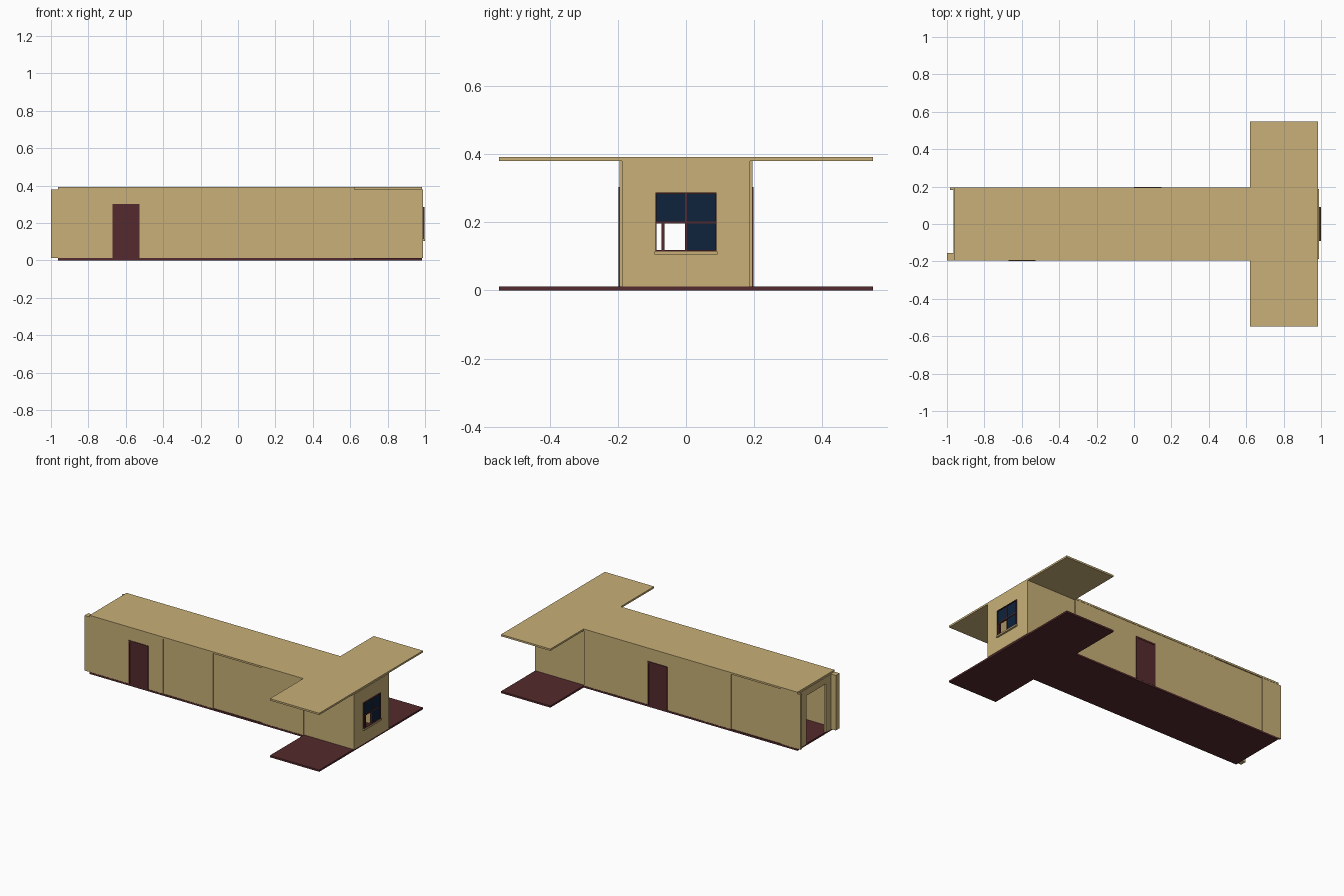
import bpy, bmesh

if "Cube" in bpy.data.objects:
    bpy.data.objects.remove(bpy.data.objects["Cube"])

def mat(name, rgb):
    m = bpy.data.materials.new(name)
    m.diffuse_color = (*rgb, 1)
    m.use_nodes = True
    m.node_tree.nodes["Principled BSDF"].inputs["Base Color"].default_value = m.diffuse_color
    return m

TAN = mat("sand_wall", (0.578, 0.434, 0.188))
MAROON = mat("dark_maroon", (0.090, 0.023, 0.026))
NAVY = mat("navy_glass", (0.0044, 0.0168, 0.045))

def finish(name, bm, m):
    bmesh.ops.recalc_face_normals(bm, faces=bm.faces)
    me = bpy.data.meshes.new(name)
    bm.to_mesh(me)
    bm.free()
    me.materials.append(m)
    ob = bpy.data.objects.new(name, me)
    bpy.context.collection.objects.link(ob)
    return ob

def box(name, m, *spans):
    """One object made of boxes, each (x0, x1, y0, y1, z0, z1)."""
    bm = bmesh.new()
    for x0, x1, y0, y1, z0, z1 in spans:
        vs = bmesh.ops.create_cube(bm, size=1)["verts"]
        for v in vs:
            v.co = (x1 if v.co.x > 0 else x0,
                    y1 if v.co.y > 0 else y0,
                    z1 if v.co.z > 0 else z0)
    return finish(name, bm, m)

def t_slab(name, m, z0, z1):
    """T-shaped plate shared by floor and roof."""
    half = [(-0.962, 0.196), (0.62, 0.196), (0.62, 0.548), (0.985, 0.548)]
    pts = half + [(x, -y) for x, y in reversed(half)]
    bm = bmesh.new()
    f = bm.faces.new([bm.verts.new((x, y, z0)) for x, y in pts])
    ext = bmesh.ops.extrude_face_region(bm, geom=[f])["geom"]
    bmesh.ops.translate(bm, vec=(0, 0, z1 - z0),
                        verts=[v for v in ext if isinstance(v, bmesh.types.BMVert)])
    return finish(name, bm, m)

def frame_spans(x0, x1, a, b, c, d, w):
    """Four bars around the opening y a..b, z c..d, lying outside it by w."""
    return [(x0, x1, a - w, a, c - w, d + w), (x0, x1, b, b + w, c - w, d + w),
            (x0, x1, a, b, d, d + w), (x0, x1, a, b, c - w, c)]

t_slab("floor", MAROON, 0, 0.012)
t_slab("roof", TAN, 0.380, 0.392)

# Side walls: modular panels, some slightly set back
Z0, Z1 = 0.012, 0.380
def side_wall(name, s, panels):
    spans = []
    for x0, x1, outer in panels:
        y = sorted((s * outer, s * (outer - 0.012)))
        spans.append((x0, x1, y[0], y[1], Z0, Z1))
    box(name, TAN, *spans)

side_wall("front_wall", -1, [(-1.0, -0.417, 0.1945), (-0.417, -0.27, 0.193),
                             (-0.27, -0.05, 0.1945), (-0.05, 0.312, 0.189),
                             (0.312, 0.62, 0.1945), (0.62, 0.985, 0.187)])
side_wall("back_wall", 1, [(-0.985, -0.84, 0.1945), (-0.84, -0.47, 0.189),
                           (-0.47, -0.25, 0.1945), (-0.25, 0.47, 0.1935),
                           (0.47, 0.62, 0.1945), (0.62, 0.985, 0.187)])

# Doors with raised frames
def door(name, s, x0, x1):
    def ys(depth):
        return sorted((s * 0.192, s * depth))
    a, b = ys(0.1965)
    box(name, MAROON, (x0 + 0.009, x1 - 0.009, a, b, 0.012, 0.292))
    a, b = ys(0.1985)
    box(name + "_frame", MAROON, (x0, x0 + 0.009, a, b, 0.012, 0.303),
        (x1 - 0.009, x1, a, b, 0.012, 0.303),
        (x0 + 0.009, x1 - 0.009, a, b, 0.292, 0.303))

door("front_door", -1, -0.672, -0.526)
door("back_door", 1, 0.0, 0.147)

# Right end wall with window hole
WY, WZ0, WZ1 = 0.088, 0.117, 0.285
box("window_wall", TAN,
    (0.973, 0.988, -0.186, -WY, Z0, Z1), (0.973, 0.988, WY, 0.186, Z0, Z1),
    (0.973, 0.988, -WY, WY, Z0, WZ0), (0.973, 0.988, -WY, WY, WZ1, Z1))
box("window_frame", MAROON, *frame_spans(0.975, 0.996, -0.086, 0.086, 0.119, 0.283, 0.004),
    (0.980, 0.993, -0.003, 0.003, 0.119, 0.283),
    (0.980, 0.993, -0.086, 0.086, 0.196, 0.203))
box("window_sill", TAN, (0.985, 1.0, -0.092, 0.092, 0.105, 0.115))
box("window_glass", NAVY, (0.984, 0.989, -0.086, -0.003, 0.203, 0.283),
    (0.984, 0.989, 0.003, 0.086, 0.203, 0.283),
    (0.984, 0.989, 0.003, 0.086, 0.119, 0.196))
# Lower left casement stands open: only its narrow folded edge shows
box("open_casement", MAROON, (0.985, 0.992, -0.072, -0.063, 0.119, 0.196))

# Left end wall with open doorway
box("entrance_wall", TAN, (-0.965, -0.950, -0.183, -0.10, Z0, Z1),
    (-0.965, -0.950, 0.105, 0.183, Z0, Z1),
    (-0.965, -0.950, -0.10, 0.105, 0.335, Z1))
box("entrance_post", TAN, (-1.0, -0.965, -0.183, -0.155, Z0, Z1))
